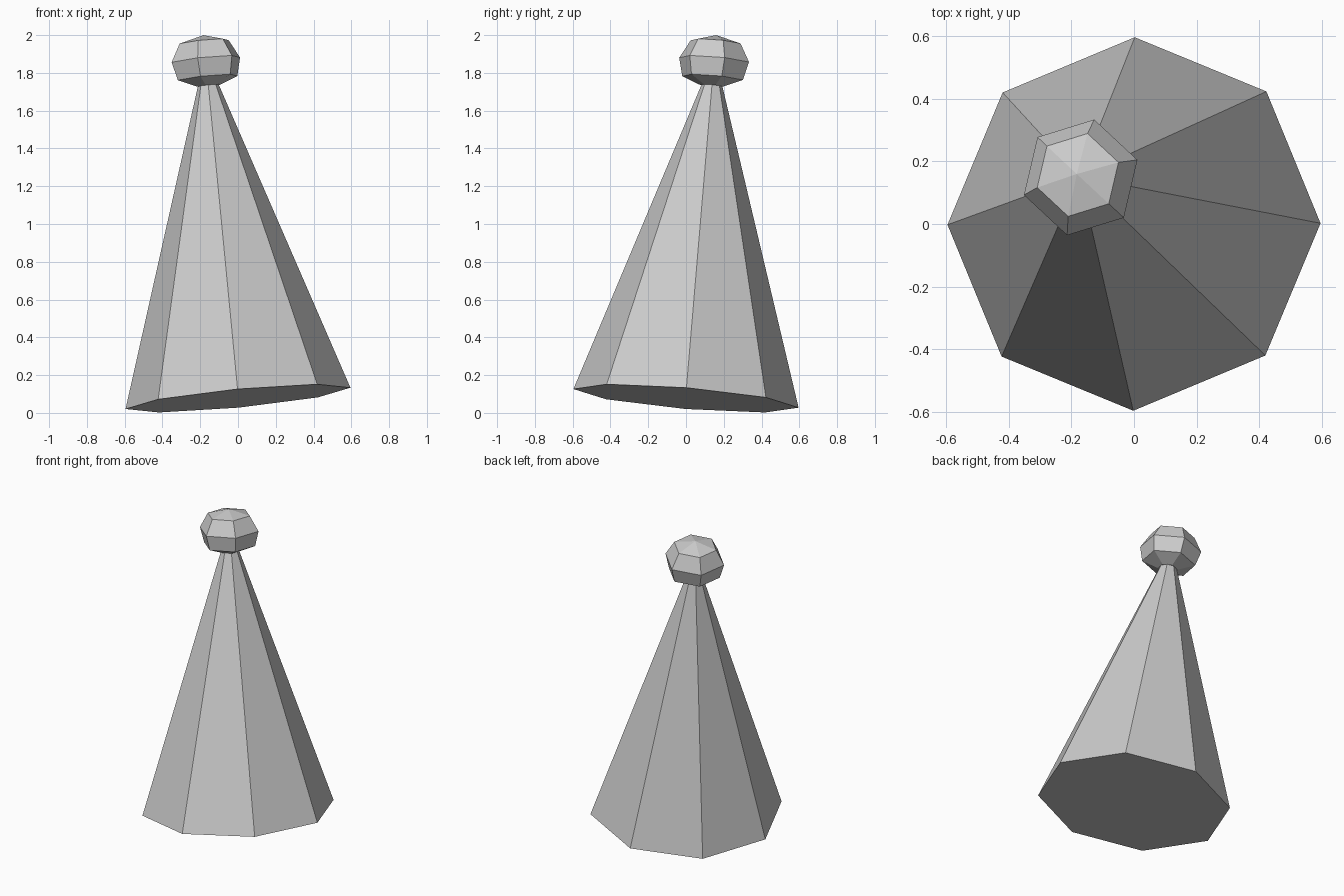
import bpy
import bmesh
from math import cos, sin, radians, tau
from mathutils import Vector, Matrix

cube = bpy.data.objects.get("Cube")
if cube:
    bpy.data.objects.remove(cube, do_unlink=True)

grey = bpy.data.materials.new("light_grey")
grey.use_nodes = True
colour = (0.6, 0.6, 0.6, 1)
grey.diffuse_color = colour
grey.node_tree.nodes["Principled BSDF"].inputs["Base Color"].default_value = colour

# Both parts share one leaning axis, which starts at the middle of the base
axis = Vector((-0.095, 0.083, 1)).normalized()
lean = Vector((0, 0, 1)).rotation_difference(axis).to_matrix().to_4x4()
placement = Matrix.Translation((0, 0, 0.077)) @ lean


def lathe(name, profile, sides, turn=0):
    """Flat-faced turned solid from (radius, height) points; radius 0 is a tip."""
    bm = bmesh.new()
    rings = []
    for radius, height in profile:
        count = sides if radius else 1
        rings.append([bm.verts.new((radius * cos(turn + tau * i / sides),
                                    radius * sin(turn + tau * i / sides), height))
                      for i in range(count)])
    for low, high in zip(rings, rings[1:]):
        for i in range(sides):
            j = (i + 1) % sides
            if len(high) == 1:
                bm.faces.new((low[i], low[j], high[0]))
            else:
                bm.faces.new((low[i], low[j], high[j], high[i]))
    bm.faces.new(rings[0][::-1])
    bmesh.ops.recalc_face_normals(bm, faces=bm.faces)
    bm.transform(placement)
    mesh = bpy.data.meshes.new(name)
    bm.to_mesh(mesh)
    bm.free()
    mesh.materials.append(grey)
    obj = bpy.data.objects.new(name, mesh)
    bpy.context.scene.collection.objects.link(obj)
    return obj


# Eight-sided cone with its tip hidden in the ball
lathe("cone_body", [(0.598, 0), (0, 1.84)], 8)

# Six-sided squashed ball on top
lathe("top_ball", [(0.063, 1.668), (0.165, 1.709), (0.19, 1.806),
                   (0.136, 1.902), (0, 1.938)], 6, radians(17))
